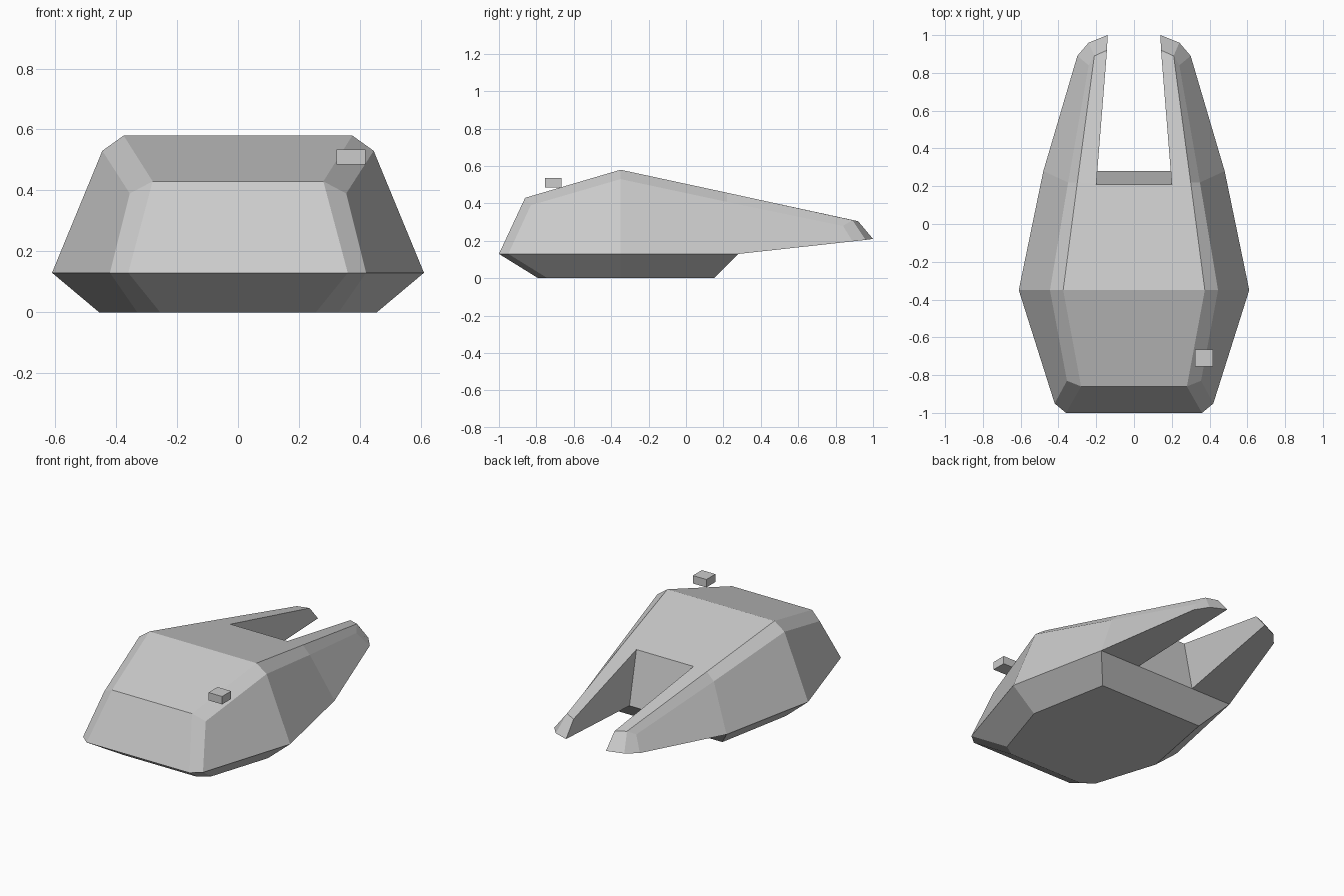
import bpy, bmesh

if "Cube" in bpy.data.objects:
    bpy.data.objects.remove(bpy.data.objects["Cube"])

# Right-hand half of the hull, named by ring (rim, shoulder, deck, keel, slot)
# and by station from nose (1) to tail; "mid" points lie on the centre line.
P = {
    # widest line round the hull, rising under the prongs
    "rim1": (.36, -1, .13), "rim2": (.42, -.95, .13), "rim3": (.61, -.35, .13),
    "rim4": (.48, .28, .13), "rim5": (.30, .89, .197), "rim6": (.24, .96, .205),
    "rim7": (.14, 1, .21), "rim_mid": (0, -1, .13),
    # lower edge of the chamfer
    "sh2": (.355, -.83, .39), "sh3": (.445, -.35, .53),
    "sh4": (.349, .22, .408), "sh5": (.24, .84, .28),
    # upper edge of the chamfer
    "dk1": (.28, -.86, .43), "dk3": (.375, -.35, .58), "dk4": (.30, .22, .457),
    "dk6": (.21, .89, .311), "dk7": (.143, .92, .305),
    "dk_mid1": (0, -.86, .43), "dk_mid3": (0, -.35, .58),
    # flat underside
    "kl1": (.255, -.79, 0), "kl2": (.33, -.74, 0), "kl3": (.455, -.35, 0),
    "kl4": (.36, .15, 0), "kl_mid1": (0, -.79, 0), "kl_mid4": (0, .15, 0),
    # slot between the prongs
    "st": (.20, .21, .459), "sb": (.20, .28, .13),
    "st_mid": (0, .21, .459), "sb_mid": (0, .28, .13),
}
FACES = [
    # nose and upper sides
    "rim_mid rim1 dk1 dk_mid1", "rim1 rim2 sh2 dk1", "rim2 rim3 sh3 sh2",
    "rim3 rim4 sh4 sh3", "rim4 rim5 sh5 sh4", "rim5 rim6 dk6 sh5", "rim6 rim7 dk7 dk6",
    # chamfer
    "dk1 sh2 sh3 dk3", "dk3 sh3 sh4 dk4", "dk4 sh4 sh5 dk6",
    # deck
    "dk_mid1 dk1 dk3 dk_mid3", "dk_mid3 dk3 dk4 st st_mid", "st dk4 dk6 dk7",
    # slot end, prong inside and prong underside
    "st_mid st sb sb_mid", "st dk7 rim7 sb", "sb rim7 rim6 rim5 rim4",
    # lower hull
    "kl_mid1 kl1 rim1 rim_mid", "kl1 kl2 rim2 rim1", "kl2 kl3 rim3 rim2",
    "kl3 kl4 rim4 rim3", "kl4 kl_mid4 sb_mid sb rim4", "kl_mid1 kl1 kl2 kl3 kl4 kl_mid4",
]


def add_object(name, bm):
    bmesh.ops.recalc_face_normals(bm, faces=bm.faces[:])
    mesh = bpy.data.meshes.new(name)
    bm.to_mesh(mesh)
    bm.free()
    obj = bpy.data.objects.new(name, mesh)
    bpy.context.collection.objects.link(obj)
    return obj


# Hull with twin rear prongs
bm = bmesh.new()
verts = {k: bm.verts.new(co) for k, co in P.items()}
for f in FACES:
    bm.faces.new([verts[k] for k in f.split()])
hull = add_object("hull", bm)
mirror = hull.modifiers.new("mirror", 'MIRROR')
mirror.use_clip = True

# Small box above the front right shoulder
bm = bmesh.new()
bmesh.ops.create_cube(bm, size=1)
bmesh.ops.scale(bm, vec=(.095, .09, .05), verts=bm.verts[:])
sensor = add_object("sensor_box", bm)
sensor.location = (.37, -.71, .51)
